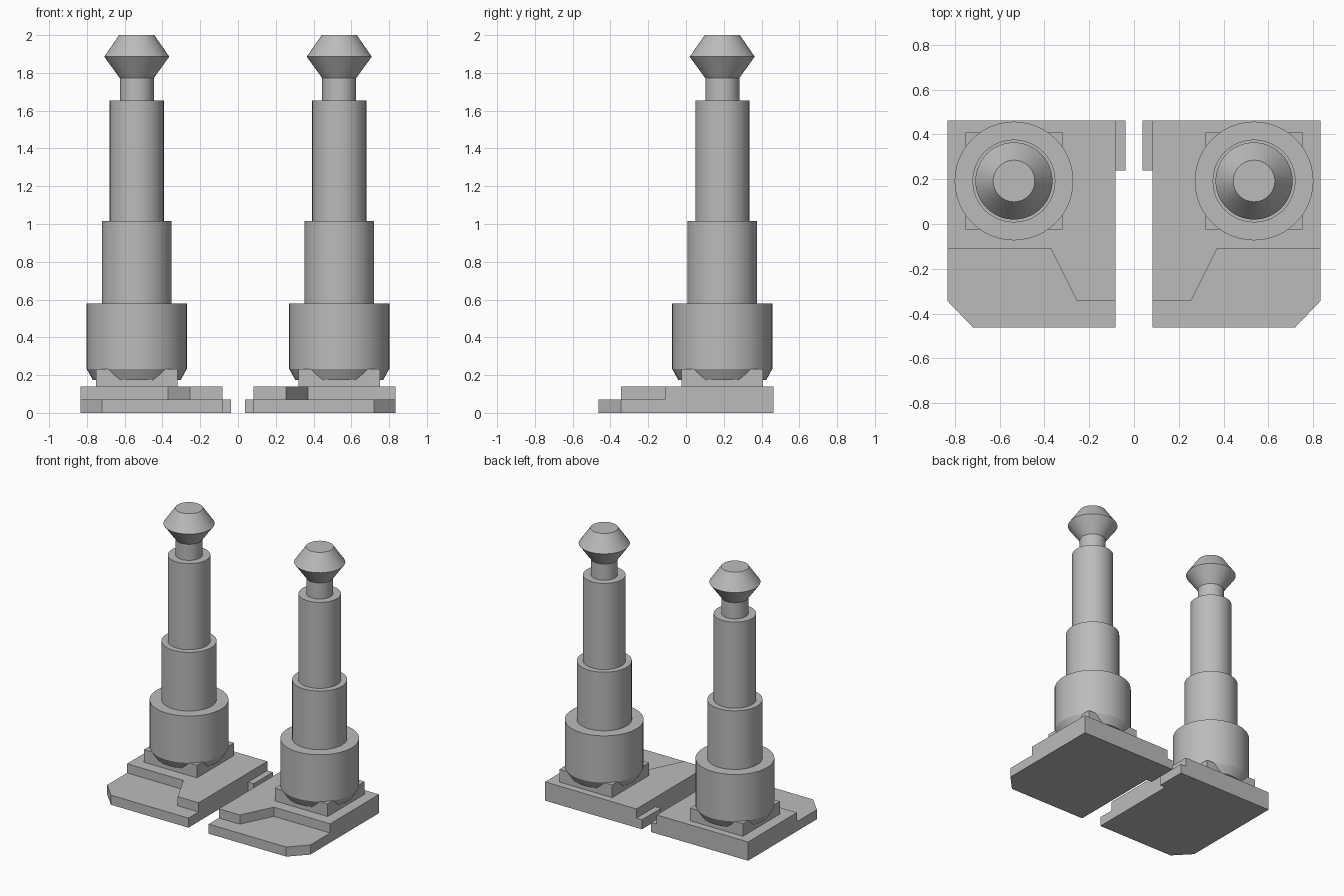
import bpy, bmesh, math

cube = bpy.data.objects.get("Cube")
if cube:
    bpy.data.objects.remove(cube, do_unlink=True)

grey = bpy.data.materials.new("plain grey")
grey.use_nodes = True
colour = (0.5, 0.5, 0.5, 1)
grey.diffuse_color = colour
grey.node_tree.nodes["Principled BSDF"].inputs["Base Color"].default_value = colour

CX, CY = 0.536, 0.192  # column axis on the left side


def finish(name, bm, smooth=False):
    bmesh.ops.recalc_face_normals(bm, faces=bm.faces[:])
    mesh = bpy.data.meshes.new(name)
    bm.to_mesh(mesh)
    bm.free()
    mesh.materials.append(grey)
    obj = bpy.data.objects.new(name, mesh)
    bpy.context.collection.objects.link(obj)
    if smooth:
        bpy.ops.object.select_all(action='DESELECT')
        obj.select_set(True)
        bpy.context.view_layer.objects.active = obj
        bpy.ops.object.shade_smooth_by_angle(angle=math.radians(22))
    return obj


def slab(name, outline, side, z0, z1):
    """Extrude a plan outline, mirrored for the right side."""
    bm = bmesh.new()
    face = bm.faces.new([bm.verts.new((side * x, y, z0)) for x, y in outline])
    ext = bmesh.ops.extrude_face_region(bm, geom=[face])
    top = [v for v in ext["geom"] if isinstance(v, bmesh.types.BMVert)]
    bmesh.ops.translate(bm, verts=top, vec=(0, 0, z1 - z0))
    return finish(name, bm)


def turned(name, profile, side, segments=48):
    """Capped solid of revolution from (radius, height) points."""
    bm = bmesh.new()
    rings = []
    for r, z in profile:
        angles = [math.tau * i / segments for i in range(segments)]
        rings.append([bm.verts.new((side * CX + r * math.cos(a),
                                    CY + r * math.sin(a), z)) for a in angles])
    for low, high in zip(rings, rings[1:]):
        for i in range(segments):
            j = (i + 1) % segments
            bm.faces.new((low[i], low[j], high[j], high[i]))
    bm.faces.new(rings[0][::-1])
    bm.faces.new(rings[-1])
    return finish(name, bm, smooth=True)


IN, OUT, BACK, FRONT = 0.083, 0.833, 0.462, -0.462
STEP, TOP, PAD_TOP = 0.071, 0.139, 0.233
H = 0.2165

# Sole with a clipped outer toe and a low tab at the inner heel
sole = [(IN, FRONT), (0.719, FRONT), (OUT, -0.343), (OUT, BACK),
        (0.038, BACK), (0.038, 0.238), (IN, 0.238)]
# Raised deck, stepped back over the outer toe
deck = [(IN, -0.343), (0.255, -0.343), (0.371, -0.11), (OUT, -0.11),
        (OUT, BACK), (IN, BACK)]
pad = [(CX - H, CY - H), (CX + H, CY - H), (CX + H, CY + H), (CX - H, CY + H)]

# Stepped column with a chamfered foot and a double-cone head
column = [(0.233, 0.175), (0.265, 0.233), (0.265, 0.58), (0.185, 0.58),
          (0.185, 1.015), (0.143, 1.015), (0.143, 1.653), (0.09, 1.653),
          (0.09, 1.772), (0.172, 1.886), (0.093, 2.0)]

for label, side in (("left", 1), ("right", -1)):
    slab(label + "_sole", sole, side, 0, STEP)
    slab(label + "_deck", deck, side, STEP, TOP)
    slab(label + "_ankle_pad", pad, side, TOP, PAD_TOP)
    turned(label + "_leg_column", column, side)
